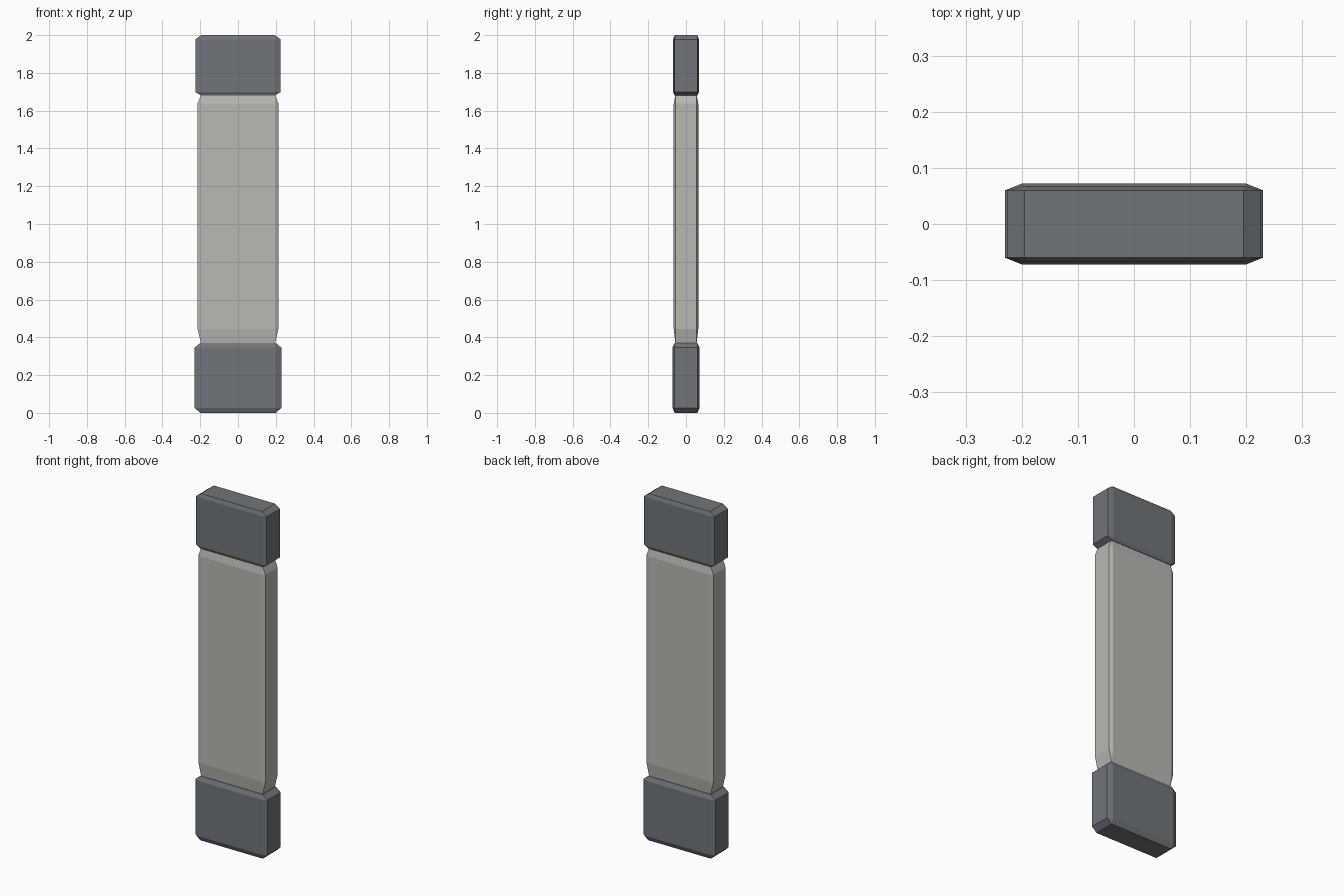
import bpy
import bmesh

cube = bpy.data.objects.get("Cube")
if cube:
    bpy.data.objects.remove(cube)


def material(name, color):
    mat = bpy.data.materials.new(name)
    mat.use_nodes = True
    mat.diffuse_color = color
    mat.node_tree.nodes["Principled BSDF"].inputs["Base Color"].default_value = color
    return mat


def chamfered_block(name, half, inset, z_low, z_high, drop_low, drop_high, mat):
    """Box whose edges are cut flat, with separate chamfers at each end."""
    hx, hy = half
    ix, iy = inset
    bm = bmesh.new()
    for sx in (-1, 1):
        for sy in (-1, 1):
            for z, cut in ((z_low, drop_low), (z_high, -drop_high)):
                bm.verts.new((sx * ix, sy * iy, z))
                bm.verts.new((sx * hx, sy * iy, z + cut))
                bm.verts.new((sx * ix, sy * hy, z + cut))
    bmesh.ops.convex_hull(bm, input=bm.verts)
    bmesh.ops.dissolve_limit(bm, angle_limit=0.01, verts=bm.verts, edges=bm.edges)
    bmesh.ops.recalc_face_normals(bm, faces=bm.faces)
    mesh = bpy.data.meshes.new(name)
    bm.to_mesh(mesh)
    bm.free()
    mesh.materials.append(mat)
    obj = bpy.data.objects.new(name, mesh)
    bpy.context.collection.objects.link(obj)
    return obj


dark = material("slate grey", (0.162, 0.178, 0.195, 1))
pale = material("warm light grey", (0.49, 0.48, 0.445, 1))

# End caps and the slimmer shaft between them
chamfered_block("lower_cap", (0.23, 0.072), (0.2, 0.06), 0, 0.37, 0.027, 0.025, dark)
chamfered_block("shaft", (0.214, 0.065), (0.195, 0.056), 0.365, 1.685, 0.08, 0.047, pale)
chamfered_block("upper_cap", (0.225, 0.068), (0.195, 0.06), 1.68, 2, 0.018, 0.022, dark)
